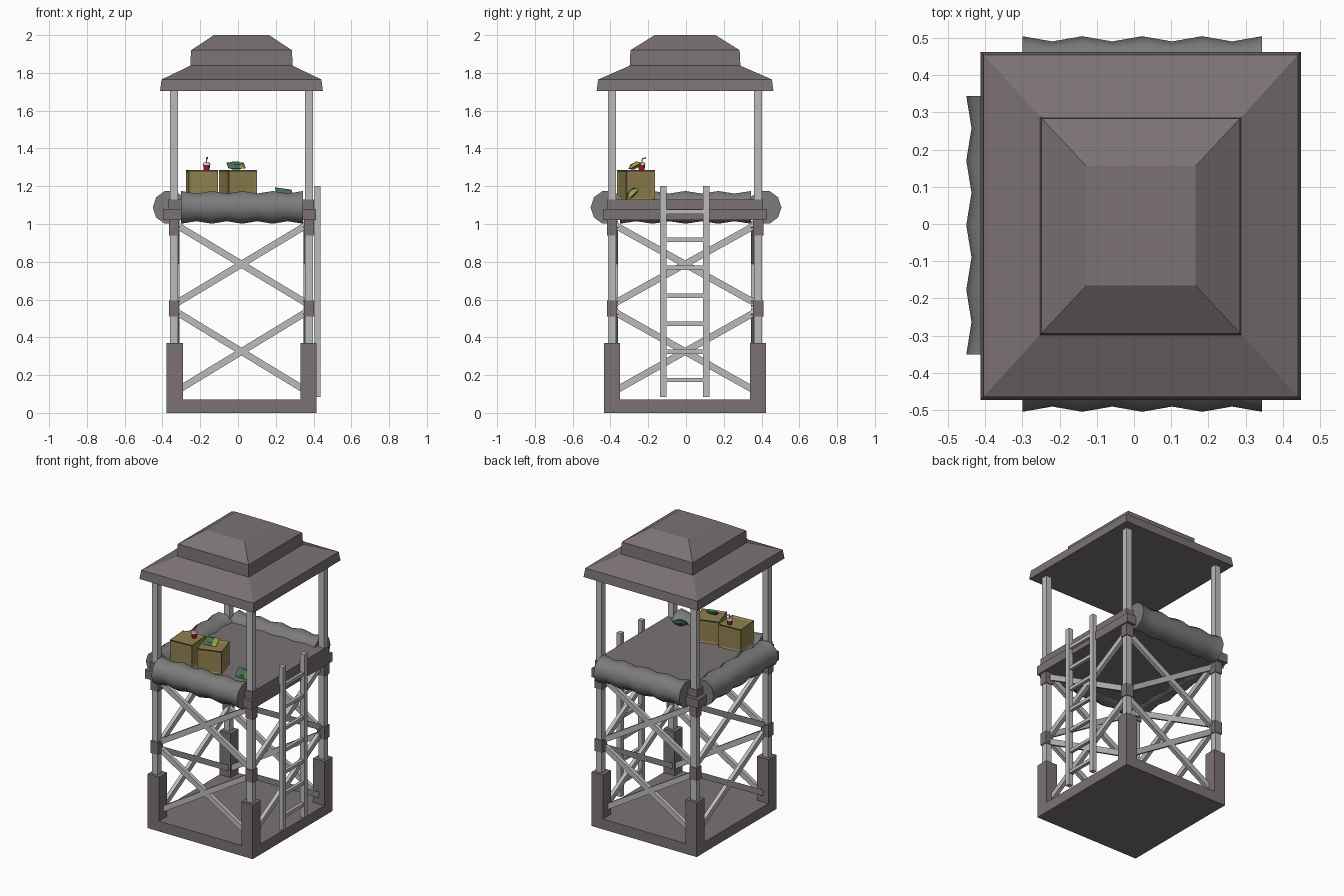
import bpy, bmesh, math
from mathutils import Vector, Matrix

if "Cube" in bpy.data.objects:
    bpy.data.objects.remove(bpy.data.objects["Cube"])

CX, CY = 0.0185, -0.005          # centre of the tower frame
POSTS_X, POSTS_Y = (-0.339, 0.376), (-0.392, 0.382)


def mat(name, r, g, b):
    m = bpy.data.materials.new(name)
    m.diffuse_color = (r, g, b, 1)
    m.use_nodes = True
    m.node_tree.nodes["Principled BSDF"].inputs["Base Color"].default_value = m.diffuse_color
    return m


BROWN = mat("brown_grey", 0.2, 0.17, 0.17)
STEEL = mat("light_grey", 0.5, 0.5, 0.5)
CLOTH = mat("cloth_grey", 0.2, 0.2, 0.2)
WOOD = mat("wood", 0.28, 0.22, 0.08)
GREEN = mat("green", 0.06, 0.17, 0.09)
YELLOW = mat("yellow", 0.4, 0.36, 0.05)
RED = mat("red", 0.4, 0.01, 0.02)
WHITE = mat("white", 0.75, 0.75, 0.75)


def finish(name, bm, *mats):
    bmesh.ops.recalc_face_normals(bm, faces=bm.faces)
    me = bpy.data.meshes.new(name)
    bm.to_mesh(me)
    bm.free()
    for m in mats:
        me.materials.append(m)
    ob = bpy.data.objects.new(name, me)
    bpy.context.collection.objects.link(ob)
    return ob


def box(name, x0, x1, y0, y1, z0, z1, m):
    bm = bmesh.new()
    bmesh.ops.create_cube(bm, size=1)
    for v in bm.verts:
        v.co = (x0 if v.co.x < 0 else x1, y0 if v.co.y < 0 else y1, z0 if v.co.z < 0 else z1)
    return finish(name, bm, m)


def loft(name, rings, *mats):
    """Skin a list of equal-length point rings and cap both ends."""
    bm = bmesh.new()
    vs = [[bm.verts.new(p) for p in r] for r in rings]
    n = len(vs[0])
    for a, b in zip(vs, vs[1:]):
        for i in range(n):
            bm.faces.new((a[i], a[(i + 1) % n], b[(i + 1) % n], b[i]))
    bm.faces.new(vs[0])
    bm.faces.new(vs[-1])
    return finish(name, bm, *mats)


def bar(name, a, b, side, w, t, m):
    """Rectangular bar from a to b; side is the thickness direction."""
    a, b, n = Vector(a), Vector(b), Vector(side)
    u = (b - a).normalized().cross(n).normalized() * w / 2
    n = n * t / 2
    return loft(name, [[p + u + n, p - u + n, p - u - n, p + u - n] for p in (a, b)], m)


def smooth(ob, angle=60):
    bpy.ops.object.select_all(action='DESELECT')
    ob.select_set(True)
    bpy.context.view_layer.objects.active = ob
    bpy.ops.object.shade_smooth_by_angle(angle=math.radians(angle))


# base plate and platform
box("base_plate", -0.377, 0.415, -0.434, 0.424, 0, 0.07, BROWN)
box("platform_beam", -0.395, 0.413, -0.44, 0.43, 1.02, 1.08, BROWN)
box("platform_deck", -0.37, 0.402, -0.418, 0.408, 1.07, 1.13, BROWN)

# corner posts with boots and collars
for x in POSTS_X:
    for y in POSTS_Y:
        box("post", x - .021, x + .021, y - .021, y + .021, 0.05, 1.71, STEEL)
        bx = -0.335 if x < 0 else 0.3725
        by = -0.3915 if y < 0 else 0.3815
        box("post_boot", bx - .0425, bx + .0425, by - .0425, by + .0425, 0, 0.37, BROWN)
        for z0, z1 in ((0.51, 0.595), (0.94, 1.03)):
            box("post_collar", x - .027, x + .027, y - .027, y + .027, z0, z1, BROWN)

# crossed braces, two tiers on each of four sides
for lo, hi in ((0.11, 0.54), (0.575, 1.0)):
    for za, zb in ((lo, hi), (hi, lo)):
        for y in (-0.372, 0.358):
            bar("brace", (-0.335, y, za), (0.372, y, zb), (0, 1, 0), 0.036, 0.026, STEEL)
        for x in (-0.322, 0.36):
            bar("brace", (x, -0.388, za), (x, 0.378, zb), (1, 0, 0), 0.036, 0.026, STEEL)

# ladder on the right side
for y0 in (-0.137, 0.091):
    box("ladder_rail", 0.405, 0.437, y0, y0 + 0.033, 0.085, 1.2, STEEL)
for i in range(7):
    z = 0.175 + i * 0.1483
    box("ladder_rung", 0.41, 0.432, -0.11, 0.1, z - .011, z + .011, STEEL)

# tiered roof
def rect(hx, hy, z):
    return [(CX + sx * hx, CY + sy * hy, z) for sx, sy in ((-1, -1), (1, -1), (1, 1), (-1, 1))]


loft("roof", [rect(.431, .468, 1.705), rect(.423, .46, 1.765), rect(.271, .293, 1.838),
              rect(.267, .289, 1.92), rect(.147, .161, 2.0)], BROWN)

# padded rolls on the front, back and left edges
def roll(name, centre, axis, length, sides=10):
    across = Vector((axis[1], axis[0], 0))
    rings = []
    for i in range(9):
        r = 0.091 if i % 2 == 0 else 0.077
        p = Vector(centre) + Vector(axis) * length * (i / 8 - .5)
        rings.append([p + across * r * math.cos(k * math.tau / sides)
                      + Vector((0, 0, r * math.sin(k * math.tau / sides))) for k in range(sides)])
    smooth(loft(name, rings, CLOTH))


roll("front_roll", (0.022, -0.414, 1.088), (1, 0, 0), 0.645)
roll("back_roll", (0.022, 0.414, 1.088), (1, 0, 0), 0.645)
roll("left_roll", (-0.36, -0.003, 1.088), (0, 1, 0), 0.695)

# crates with recessed panels
def crate(x, y, turn):
    bm = bmesh.new()
    bmesh.ops.create_cube(bm, size=0.16)
    bmesh.ops.inset_individual(bm, faces=bm.faces[:], thickness=0.017, depth=-0.007)
    ob = finish("crate", bm, WOOD)
    ob.location = (x, y, 1.206)
    ob.rotation_euler.z = math.radians(turn)


crate(-0.19, -0.272, 4)
crate(0.0, -0.265, 17)

# soft snack packets: pillow shape with pinched ends and a yellow band
def packet(loc, rot):
    rings = []
    for t, h in ((-1, .001), (-.8, .002), (-.35, .015), (.35, .015), (.8, .002), (1, .001)):
        x = t * 0.046
        rings.append([(x, -.034, 0), (x, -.018, -h), (x, .018, -h),
                      (x, .034, 0), (x, .018, h), (x, -.018, h)])
    ob = loft("packet", rings, GREEN, YELLOW)
    for p in ob.data.polygons:
        if 0.02 < p.center.x < 0.03:
            p.material_index = 1
    ob.location = loc
    ob.rotation_euler = [math.radians(a) for a in rot]


packet((-0.01, -0.27, 1.309), (28, 0, 10))
packet((0.243, -0.285, 1.164), (45, 8, 15))

# drink cup with lid and bent straw
def cone(name, r1, r2, z0, z1, m):
    c = (-0.166, -0.235)
    rings = [[(c[0] + r * math.cos(k * math.tau / 12), c[1] + r * math.sin(k * math.tau / 12), z)
              for k in range(12)] for r, z in ((r1, z0), (r2, z1))]
    smooth(loft(name, rings, m), 40)


cone("cup", 0.014, 0.019, 1.281, 1.313, RED)
cone("cup_lid", 0.021, 0.017, 1.313, 1.325, WHITE)
bar("straw", (-0.166, -0.235, 1.32), (-0.166, -0.23, 1.347), (1, 0, 0), 0.006, 0.006, WHITE)
bar("straw_tip", (-0.166, -0.231, 1.345), (-0.163, -0.212, 1.351), (1, 0, 0), 0.006, 0.006, RED)
